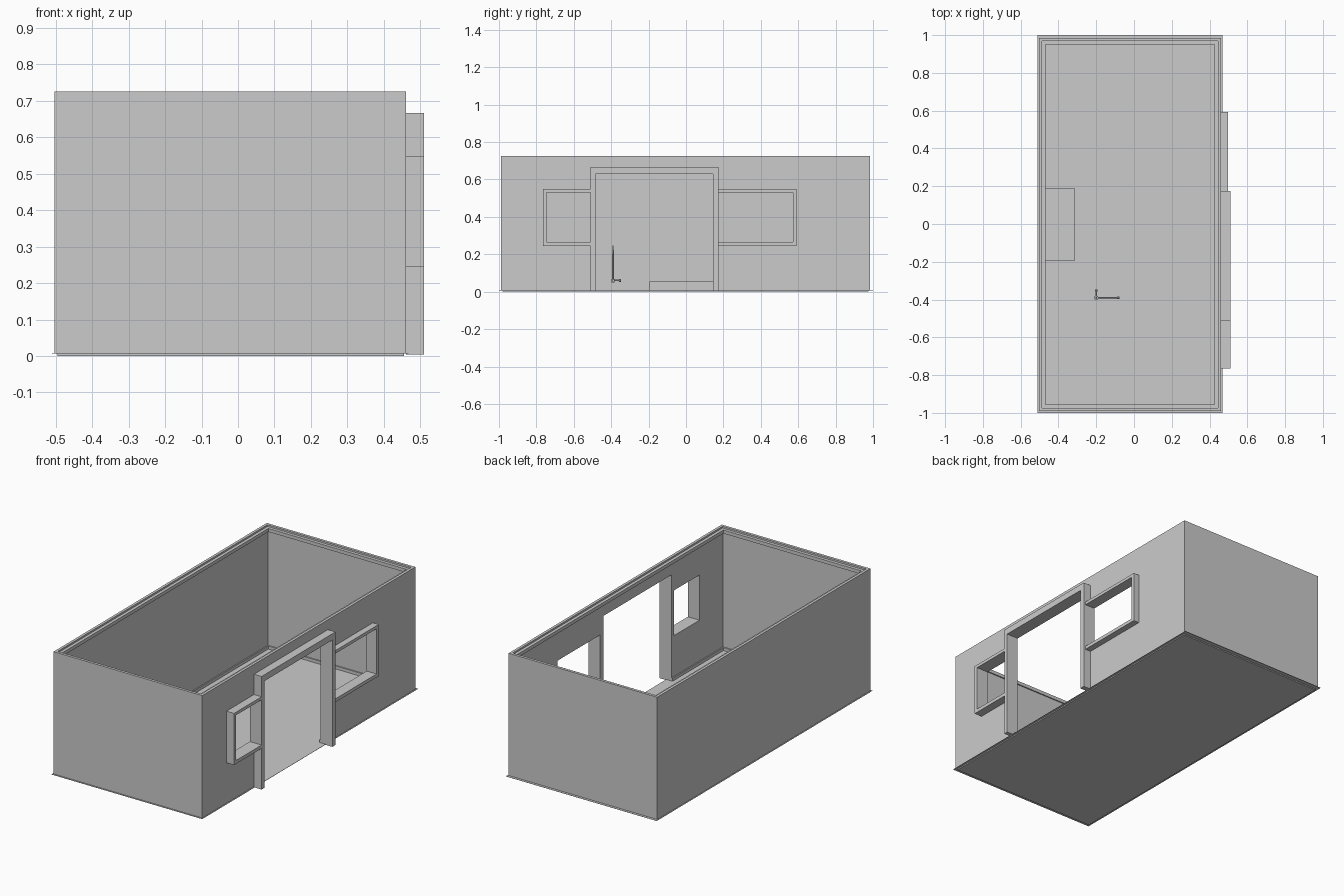
import bpy, bmesh, math
from mathutils import Vector

if "Cube" in bpy.data.objects:
    bpy.data.objects.remove(bpy.data.objects["Cube"])

grey = bpy.data.materials.new("light grey")
grey.diffuse_color = (0.6, 0.6, 0.6, 1)
grey.use_nodes = True
grey.node_tree.nodes["Principled BSDF"].inputs["Base Color"].default_value = grey.diffuse_color


def finish(name, bm):
    bmesh.ops.recalc_face_normals(bm, faces=bm.faces)
    me = bpy.data.meshes.new(name)
    bm.to_mesh(me)
    bm.free()
    me.materials.append(grey)
    ob = bpy.data.objects.new(name, me)
    bpy.context.collection.objects.link(ob)
    return ob


def box(name, x0, x1, y0, y1, z0, z1):
    bm = bmesh.new()
    bmesh.ops.create_cube(bm, size=1)
    for v in bm.verts:
        v.co = ((x0 + x1) / 2 + v.co.x * (x1 - x0),
                (y0 + y1) / 2 + v.co.y * (y1 - y0),
                (z0 + z1) / 2 + v.co.z * (z1 - z0))
    return finish(name, bm)


def frame(name, outline, x0, x1):
    """Flat (y, z) outline pushed out along x."""
    bm = bmesh.new()
    face = bm.faces.new([bm.verts.new((x0, y, z)) for y, z in outline])
    ext = bmesh.ops.extrude_face_region(bm, geom=[face], use_keep_orig=True)
    for e in ext["geom"]:
        if isinstance(e, bmesh.types.BMVert):
            e.co.x = x1
    return finish(name, bm)


def rod(name, start, end, r0, r1):
    a, b = Vector(start), Vector(end)
    bm = bmesh.new()
    bmesh.ops.create_cone(bm, cap_ends=True, segments=8, radius1=r0,
                          radius2=r1, depth=(b - a).length)
    rot = Vector((0, 0, 1)).rotation_difference(b - a).to_matrix()
    for v in bm.verts:
        v.co = rot @ v.co + (a + b) / 2
    return finish(name, bm)


# Walls: cross-section (inset, height) with rim step, cornice and baseboard
X0, X1, Y0, Y1 = -0.503, 0.461, -0.99, 0.985
section = [(0, .008), (0, .725), (.016, .725), (.016, .715), (.034, .715),
           (.034, .695), (.027, .695), (.027, .026), (.034, .026), (.034, .008)]
bm = bmesh.new()
loops = [[bm.verts.new((x + sx * i, y + sy * i, z)) for i, z in section]
         for x, y, sx, sy in ((X0, Y0, 1, 1), (X1, Y0, -1, 1),
                              (X1, Y1, -1, -1), (X0, Y1, 1, -1))]
n = len(section)
for c in range(4):
    a, b = loops[c], loops[(c + 1) % 4]
    for k in range(n):
        m = (k + 1) % n
        bm.faces.new((a[k], b[k], b[m], a[m]))
walls = finish("walls", bm)

# Openings for the door and the two side windows
for y0, y1, z0, z1 in ((-.485, .145, -.05, .63), (-.745, -.51, .265, .53),
                       (.175, .572, .265, .53)):
    cutter = box("opening_cutter", .38, .50, y0, y1, z0, z1)
    cutter.hide_render = True
    mod = walls.modifiers.new("opening", 'BOOLEAN')
    mod.operation = 'DIFFERENCE'
    mod.solver = 'EXACT'
    mod.object = cutter
    bpy.context.view_layer.objects.active = walls
    bpy.ops.object.modifier_apply(modifier=mod.name)
    bpy.data.objects.remove(cutter)

# Projecting frames around the openings
frame("door_frame", [(-.51, .004), (-.51, .667), (.175, .667), (.175, .004),
                     (.145, .004), (.145, .63), (-.485, .63), (-.485, .004)],
      .461, .51)
for name, near, far, inner, x1 in (("small_window_frame", -.51, -.765, -.745, .51),
                                   ("large_window_frame", .175, .592, .572, .498)):
    frame(name, [(near, .245), (far, .245), (far, .548), (near, .548),
                 (near, .53), (inner, .53), (inner, .265), (near, .265)],
          .461, x1)

# Floor with a thin flange wider than the walls
box("floor", -.51, .468, -1, 1, .0065, .008)
box("floor_base", -.495, .455, -.98, .975, 0, .0065)

# Low step against the long wall
box("low_step", -.476, -.315, -.195, .19, .008, .055)

# Small three-armed marker standing on the floor
o = (-.2, -.39, .06)
box("marker_hub", o[0] - .009, o[0] + .009, o[1] - .009, o[1] + .009, .05, .068)
rod("marker_upright", o, (o[0], o[1], .18), .005, .005)
rod("marker_upright_tip", (o[0], o[1], .18), (o[0], o[1], .247), .005, .003)
rod("marker_long_arm", o, (-.085, o[1], .06), .004, .004)
rod("marker_long_tip", (-.09, o[1], .06), (-.078, o[1], .06), .007, .007)
rod("marker_short_arm", o, (o[0], -.355, .06), .004, .004)
rod("marker_short_tip", (o[0], -.357, .06), (o[0], -.348, .06), .007, .007)
